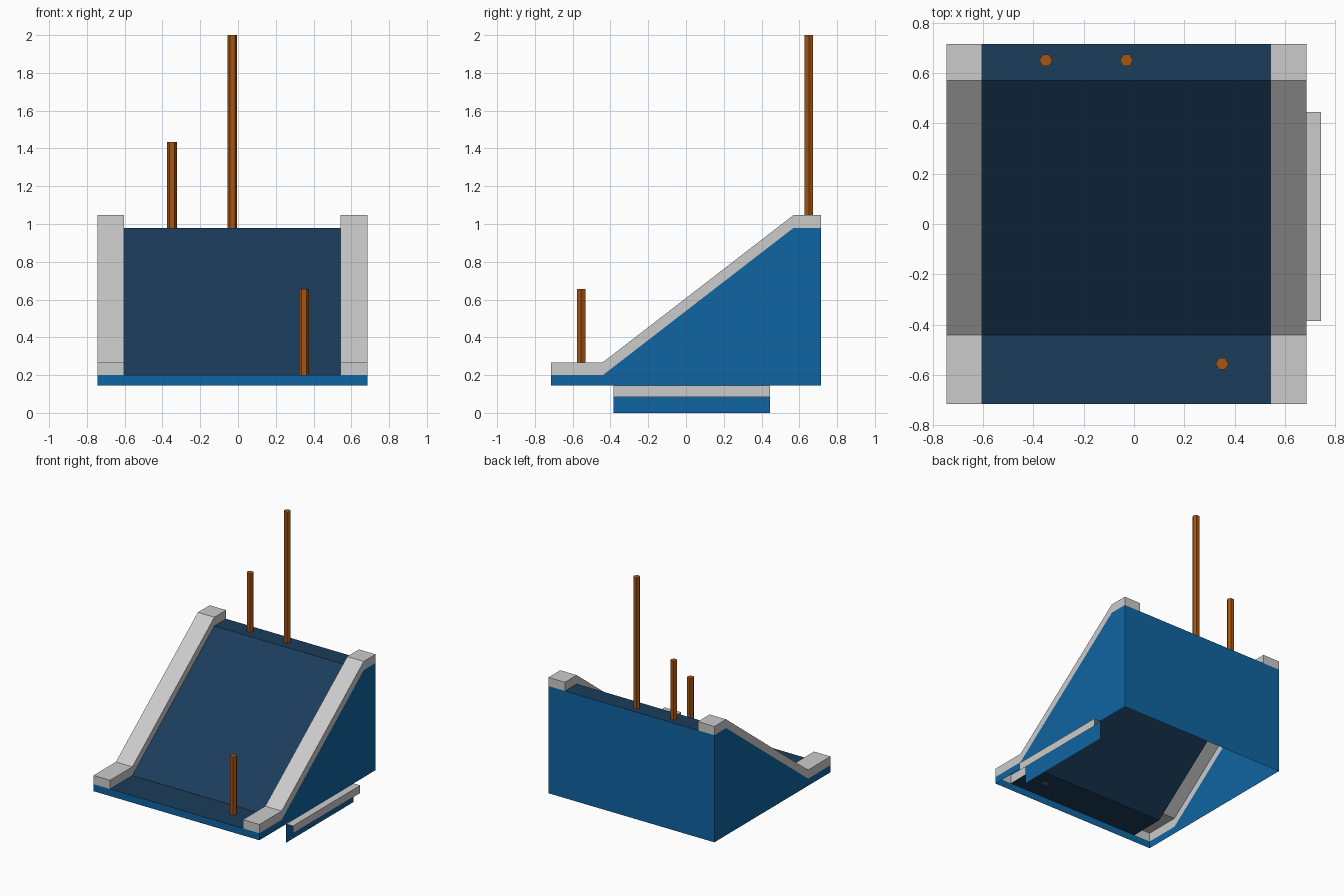
import bpy, bmesh, math
from mathutils import Matrix, Vector

if "Cube" in bpy.data.objects:
    bpy.data.objects.remove(bpy.data.objects["Cube"])

CX, HALF, INNER = -0.03, 0.715, 0.573      # ramp centre line, outer and inner half widths
LIFT = 0.068                               # height of rails above deck
BASE = 0.145
DECK = [(-0.715, 0.20), (-0.44, 0.20), (0.57, 0.98), (0.715, 0.98)]   # y, z


def material(name, color):
    m = bpy.data.materials.new(name)
    m.diffuse_color = (*color, 1)
    m.use_nodes = True
    m.node_tree.nodes["Principled BSDF"].inputs["Base Color"].default_value = m.diffuse_color
    return m


BLUE = material("blue_paint", (0.005, 0.13, 0.36))
NAVY = material("navy_deck", (0.011, 0.045, 0.105))
WOOD = material("orange_post", (0.38, 0.09, 0.006))


def finish(bm, name, mat=None, recalc=True):
    bmesh.ops.remove_doubles(bm, verts=bm.verts, dist=1e-5)
    if recalc:
        bmesh.ops.recalc_face_normals(bm, faces=bm.faces)
    me = bpy.data.meshes.new(name)
    bm.to_mesh(me)
    bm.free()
    ob = bpy.data.objects.new(name, me)
    bpy.context.collection.objects.link(ob)
    if mat:
        me.materials.append(mat)
    return ob


def face(bm, pts, facing=None):
    f = bm.faces.new([bm.verts.new(p) for p in pts])
    f.normal_update()
    if facing and f.normal.dot(Vector(facing)) < 0:
        f.normal_flip()


segments = list(zip(DECK, DECK[1:]))

# Deck: thin folded sheet between the rails
bm = bmesh.new()
a, b = CX - INNER, CX + INNER
for (y0, z0), (y1, z1) in segments:
    face(bm, [(a, y0, z0), (b, y0, z0), (b, y1, z1), (a, y1, z1)], (0, 0, 1))
finish(bm, "ramp_deck", NAVY, False)

# Body: side, front and back walls, open underneath
bm = bmesh.new()
for s in (-1, 1):
    x = CX + s * HALF
    outline = [(DECK[0][0], BASE)] + DECK + [(DECK[-1][0], BASE)]
    face(bm, [(x, y, z) for y, z in outline], (s, 0, 0))
for (y, z), n in ((DECK[0], -1), (DECK[-1], 1)):
    a, b = CX - HALF, CX + HALF
    face(bm, [(a, y, BASE), (b, y, BASE), (b, y, z), (a, y, z)], (0, n, 0))
finish(bm, "ramp_walls", BLUE, False)

# Rails: raised borders, open underneath
for s, name in ((-1, "left_rail"), (1, "right_rail")):
    bm = bmesh.new()
    o, i = CX + s * HALF, CX + s * INNER

    def ring(y, z):
        return [(o, y, z), (o, y, z + LIFT), (i, y, z + LIFT), (i, y, z)]

    for p, q in segments:
        r0, r1 = ring(*p), ring(*q)
        for k, n in enumerate(((s, 0, 0), (0, 0, 1), (-s, 0, 0))):
            face(bm, [r0[k], r0[k + 1], r1[k + 1], r1[k]], n)
    face(bm, ring(*DECK[0]), (0, -1, 0))
    face(bm, ring(*DECK[-1]), (0, 1, 0))
    finish(bm, name, None, False)


# Side skirt: thin hanging wall with a small ledge, open ends
def strip(name, profile, facings, mat=None):
    bm = bmesh.new()
    for (x0, z0), (x1, z1), n in zip(profile, profile[1:], facings):
        face(bm, [(x0, -0.385, z0), (x1, -0.385, z1), (x1, 0.445, z1), (x0, 0.445, z0)], n)
    finish(bm, name, mat, False)


strip("skirt_wall", [(0.685, 0), (0.685, BASE)], [(1, 0, 0)], BLUE)
strip("skirt_ledge", [(0.685, BASE), (0.742, BASE), (0.742, 0.085)], [(0, 0, 1), (1, 0, 0)])

# Posts: six-sided poles
for name, x, y, z0, z1 in (("tall_post", -0.03, 0.65, 0.98, 2.0),
                           ("middle_post", -0.35, 0.65, 0.98, 1.435),
                           ("front_post", 0.35, -0.555, 0.20, 0.655)):
    bm = bmesh.new()
    bmesh.ops.create_cone(bm, cap_ends=True, segments=6, radius1=0.026, radius2=0.026,
                          depth=z1 - z0,
                          matrix=Matrix.Translation((x, y, (z0 + z1) / 2))
                          @ Matrix.Rotation(math.radians(90), 4, 'Z'))
    finish(bm, name, WOOD)
